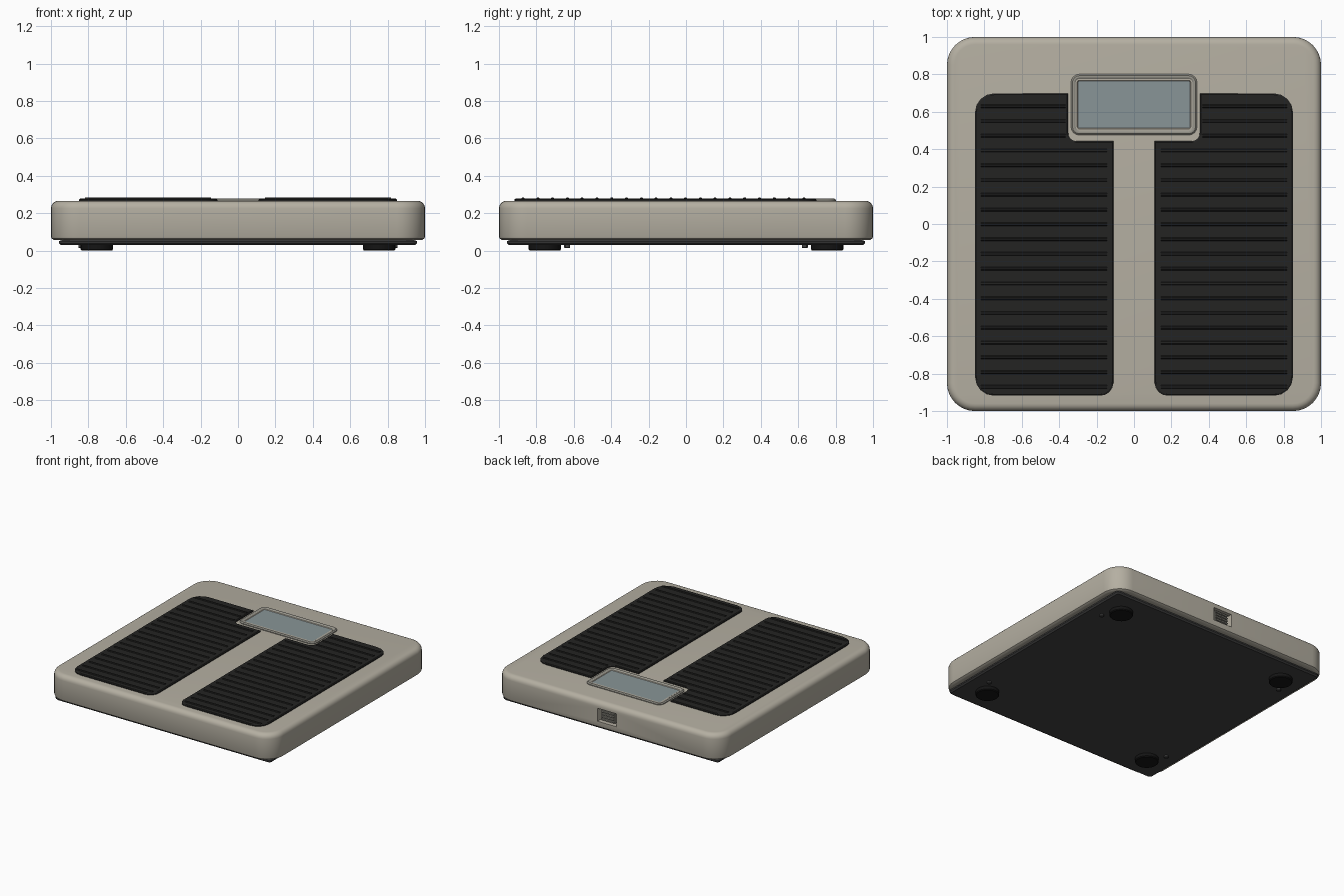
import bpy, bmesh, math
from mathutils import Vector

if "Cube" in bpy.data.objects:
    bpy.data.objects.remove(bpy.data.objects["Cube"])


def material(name, rgb):
    m = bpy.data.materials.new(name)
    m.diffuse_color = (*rgb, 1)
    m.use_nodes = True
    m.node_tree.nodes["Principled BSDF"].inputs["Base Color"].default_value = m.diffuse_color
    return m


SHELL = material("shell_beige", (0.46, 0.43, 0.36))
FRAME = material("frame_grey", (0.31, 0.30, 0.26))
RUBBER = material("rubber_black", (0.017, 0.017, 0.016))
FOOT = material("foot_black", (0.007, 0.007, 0.007))
PLATE = material("plate_grey", (0.055, 0.055, 0.055))
GLASS = material("glass_blue_grey", (0.25, 0.30, 0.31))


def fillet(corners, seg):
    """Round each (x, y, radius) corner of a counter-clockwise outline."""
    out, n = [], len(corners)
    for i, (x, y, r) in enumerate(corners):
        p = Vector((x, y))
        if r <= 0:
            out.append(p)
            continue
        a = (Vector(corners[i - 1][:2]) - p).normalized()
        b = (Vector(corners[(i + 1) % n][:2]) - p).normalized()
        c = p + (a + b) * r
        for k in range(seg + 1):
            t = math.pi / 2 * k / seg
            out.append(c - b * r * math.cos(t) - a * r * math.sin(t))
    return out


def rect(hx, hy, r, d=0.0, cy=0.0, seg=6):
    x, y, r = hx - d, hy - d, max(r - d, 0.004)
    return fillet([(x, cy - y, r), (x, cy + y, r), (-x, cy + y, r), (-x, cy - y, r)], seg)


def finish(name, bm, mat, mirror=None):
    bmesh.ops.recalc_face_normals(bm, faces=bm.faces)
    me = bpy.data.meshes.new(name)
    bm.to_mesh(me)
    bm.free()
    ob = bpy.data.objects.new(name, me)
    bpy.context.collection.objects.link(ob)
    me.materials.append(mat)
    if mirror:
        ob.modifiers.new("mirror", 'MIRROR').use_axis = mirror
    smooth(ob)
    return ob


def smooth(ob):
    bpy.ops.object.select_all(action='DESELECT')
    ob.select_set(True)
    bpy.context.view_layer.objects.active = ob
    bpy.ops.object.shade_smooth_by_angle(angle=math.radians(30))


def loft(name, outline, profile, mat, mirror=None, ring=False):
    """Stack outline(inset) at each (inset, z); ring=True closes the profile into a frame."""
    bm = bmesh.new()
    loops = [[bm.verts.new((p.x, p.y, z)) for p in outline(d)] for d, z in profile]
    pairs = list(zip(loops, loops[1:])) + ([(loops[-1], loops[0])] if ring else [])
    for a, b in pairs:
        for i in range(len(a)):
            j = (i + 1) % len(a)
            bm.faces.new((a[i], a[j], b[j], b[i]))
    if not ring:
        bm.faces.new(loops[0][::-1])
        bm.faces.new(loops[-1])
    return finish(name, bm, mat, mirror)


def box(bm, lo, hi):
    vs = bmesh.ops.create_cube(bm, size=1)["verts"]
    for v in vs:
        v.co = [lo[i] if v.co[i] < 0 else hi[i] for i in range(3)]


# Main shell with rounded top and bottom edges
R = 0.04
arc = [(R - R * math.cos(t), 0.266 - R + R * math.sin(t))
       for t in (math.pi / 2 * k / 5 for k in range(6))]
shell = loft("shell", lambda d: rect(1, 1, 0.15, d, seg=8),
             [(0.03, 0.056), (0.015, 0.058), (0.004, 0.065), (0, 0.075)] + arc, SHELL)

# Switch recess cut in the back wall
bm = bmesh.new()
box(bm, (-0.083, 0.95, 0.108), (0.083, 1.05, 0.212))
cutter = finish("recess_cutter", bm, SHELL)
cutter.hide_render = True
bo = shell.modifiers.new("recess", 'BOOLEAN')
bo.operation, bo.object, bo.solver = 'DIFFERENCE', cutter, 'EXACT'
bpy.context.view_layer.objects.active = shell
bpy.ops.object.modifier_apply(modifier="recess")
bpy.data.objects.remove(cutter)
smooth(shell)

# Ridged unit switch sitting in the recess
bm = bmesh.new()
box(bm, (-0.058, 0.945, 0.118), (0.058, 0.98, 0.202))
for k in range(4):
    z = 0.124 + k * 0.021
    box(bm, (-0.055, 0.975, z), (0.055, 0.993, z + 0.010))
finish("unit_switch", bm, FRAME)

# Base plate, nearly square cornered, with a tapered underside
loft("base_plate", lambda d: rect(0.958, 0.958, 0.03, d, seg=3),
     [(0.012, 0.03), (0, 0.04), (0, 0.05), (0.02, 0.058)], PLATE)


# Foot pads, notched around the display
def pad_outline(d):
    return fillet([(0.11 + d, -0.918 + d, 0.07), (0.85 - d, -0.918 + d, 0.10),
                   (0.85 - d, 0.698 - d, 0.10), (0.352 + d, 0.698 - d, 0),
                   (0.352 + d, 0.443 - d, 0.045), (0.11 + d, 0.443 - d, 0)], 4)


loft("foot_pad", pad_outline, [(0, 0.262), (0, 0.273), (0.006, 0.278)], RUBBER,
     (True, False, False))

# Raised grip ribs, shortened beside the display
bm = bmesh.new()
for k in range(20):
    y = 0.63 - k * 0.079
    x0, x1 = (0.365 if y > 0.44 else 0.145), 0.817
    w = 0.009
    prof = [(-w, 0.274), (-w, 0.279), (-w * 0.5, 0.284), (w * 0.5, 0.284), (w, 0.279), (w, 0.274)]
    ends = [[bm.verts.new((x, y + p, z)) for p, z in prof] for x in (x0, x1)]
    for i in range(6):
        j = (i + 1) % 6
        bm.faces.new((ends[0][i], ends[0][j], ends[1][j], ends[1][i]))
    bm.faces.new(ends[0])
    bm.faces.new(ends[1])
finish("grip_ribs", bm, RUBBER, (True, False, False))

# Display frame, inner lip and glass
CY = 0.638
loft("display_frame", lambda d: rect(0.337, 0.163, 0.045, d, CY, 4),
     [(0, 0.26), (0, 0.272), (0.008, 0.279), (0.018, 0.279), (0.026, 0.274), (0.026, 0.26)],
     FRAME, ring=True)
loft("display_lip", lambda d: rect(0.312, 0.138, 0.02, d, CY, 3),
     [(0, 0.26), (0, 0.275), (0.008, 0.275), (0.013, 0.270), (0.013, 0.26)], SHELL, ring=True)
loft("display_glass", lambda d: rect(0.300, 0.126, 0.006, d, CY, 2),
     [(0, 0.26), (0, 0.271)], GLASS)


# Round rubber feet and small screws underneath
def disc_set(name, x, y, profile, n, mat):
    def circle(d):
        return [Vector((x + (1 - d) * profile[0][2] * math.cos(2 * math.pi * i / n),
                        y + (1 - d) * profile[0][2] * math.sin(2 * math.pi * i / n)))
                for i in range(n)]
    return loft(name, circle, [(d, z) for d, z, _ in profile], mat, (True, True, False))


disc_set("rubber_feet", 0.755, 0.755,
         [(0, 0.032, 0.086), (0, 0.006, 0), (0.06, 0.0, 0)], 32, FOOT)
disc_set("base_screws", 0.838, 0.635,
         [(0, 0.032, 0.016), (0, 0.018, 0), (0.25, 0.014, 0)], 12, PLATE)
